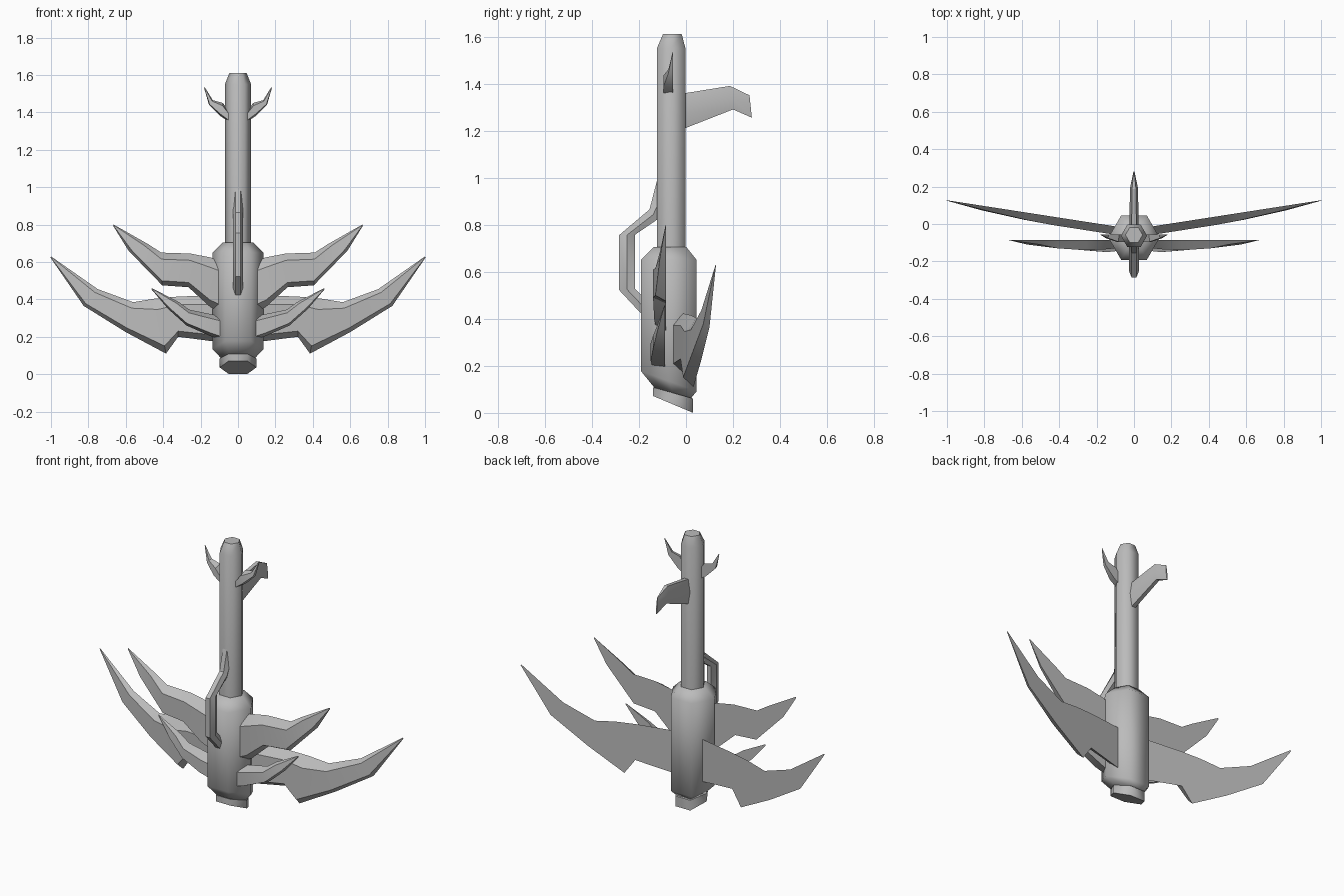
import bpy, bmesh, math
from mathutils import Vector

if "Cube" in bpy.data.objects:
    bpy.data.objects.remove(bpy.data.objects["Cube"])

metal = bpy.data.materials.new("grey_metal")
metal.diffuse_color = (0.5, 0.5, 0.5, 1)
metal.use_nodes = True
metal.node_tree.nodes["Principled BSDF"].inputs["Base Color"].default_value = metal.diffuse_color


def finish(name, bm, angle, mirror=False):
    bmesh.ops.recalc_face_normals(bm, faces=bm.faces)
    me = bpy.data.meshes.new(name)
    bm.to_mesh(me)
    bm.free()
    me.materials.append(metal)
    ob = bpy.data.objects.new(name, me)
    bpy.context.collection.objects.link(ob)
    if mirror:
        ob.modifiers.new("mirror", 'MIRROR')
    bpy.ops.object.select_all(action='DESELECT')
    ob.select_set(True)
    bpy.context.view_layer.objects.active = ob
    bpy.ops.object.shade_smooth_by_angle(angle=math.radians(angle))
    return ob


def loft(name, rings, angle, mirror=False):
    """Skin a list of closed rings and cap both ends."""
    bm = bmesh.new()
    vs = [[bm.verts.new(p) for p in r] for r in rings]
    n = len(vs[0])
    for a, b in zip(vs, vs[1:]):
        for i in range(n):
            j = (i + 1) % n
            bm.faces.new((a[i], a[j], b[j], b[i]))
    bm.faces.new(vs[0])
    bm.faces.new(vs[-1])
    bmesh.ops.remove_doubles(bm, verts=bm.verts, dist=0.0005)
    return finish(name, bm, angle, mirror)


def hex_column(name, rings):
    """Rings are (z, y centre, radius, slope of z along y)."""
    out = []
    for z, yc, r, slope in rings:
        ring = []
        for i in range(6):
            a = math.tau * i / 6
            s = r * math.sin(a)
            ring.append((r * math.cos(a), yc + s, z + slope * s))
        out.append(ring)
    loft(name, out, 62)


def hex_bar(name, stations):
    """Stations are (outer yz, inner yz, half width)."""
    out = []
    for o, i, w in stations:
        m = ((o[0] + i[0]) / 2, (o[1] + i[1]) / 2)
        out.append([(w / 2, *o), (w, *m), (w / 2, *i),
                    (-w / 2, *i), (-w, *m), (-w / 2, *o)])
    loft(name, out, 30)


def blade(name, stations, tip, y0, sweep=0.0):
    """Mirrored pair: flat back, bevelled front. Stations: (upper xz, lower xz, depth)."""
    out = []
    for u, l, d in stations:
        u, l = Vector(u), Vector(l)
        pts = [(u, 0), (u.lerp(l, 0.2), d), (u.lerp(l, 0.86), d), (l, 0)]
        out.append([(p.x, y0 + sweep * p.x - dd, p.y) for p, dd in pts])
    # collapse the end to a point
    out.append([(tip[0] + 0.001 * k, y0 + sweep * tip[0] - 0.002 * (k in (1, 2)),
                 tip[1] - 0.002 * k) for k in range(4)])
    loft(name, out, 30, True)


# Central columns
hex_column("shaft", [(0.60, -0.063, 0.07, 0), (1.55, -0.063, 0.07, 0),
                     (1.61, -0.058, 0.046, 0)])
hex_column("body", [(0.705, -0.068, 0.08, 0), (0.65, -0.073, 0.137, 0),
                    (0.135, -0.073, 0.137, -0.36), (0.085, -0.056, 0.09, -0.28)])
hex_column("bottom_cap", [(0.085, -0.055, 0.098, -0.28),
                          (0.036, -0.055, 0.098, -0.42)])

# Front handle and rear hook
hex_bar("handle", [((-0.115, 1.02), (-0.10, 0.80), 0.027),
                   ((-0.155, 0.865), (-0.125, 0.82), 0.027),
                   ((-0.285, 0.755), (-0.217, 0.757), 0.027),
                   ((-0.285, 0.523), (-0.217, 0.527), 0.027),
                   ((-0.17, 0.40), (-0.17, 0.48), 0.027)])
hex_bar("rear_hook", [((-0.03, 1.355), (-0.03, 1.20), 0.026),
                      ((0.187, 1.39), (0.20, 1.29), 0.021),
                      ((0.27, 1.35), (0.28, 1.255), 0.004)])

# Blade pairs
blade("large_rear_blades", [((0.05, 0.425), (0.05, 0.165), 0.045),
                            ((0.32, 0.415), (0.32, 0.20), 0.045),
                            ((0.44, 0.405), (0.385, 0.11), 0.045),
                            ((0.56, 0.385), (0.60, 0.225), 0.04),
                            ((0.75, 0.455), (0.825, 0.365), 0.025)],
      (1.0, 0.63), -0.028, 0.155)
blade("upper_blades", [((0.05, 0.59), (0.05, 0.31), 0.04),
                       ((0.15, 0.625), (0.15, 0.36), 0.05),
                       ((0.255, 0.645), (0.265, 0.465), 0.055),
                       ((0.41, 0.65), (0.405, 0.475), 0.045),
                       ((0.48, 0.695), (0.585, 0.66), 0.025)],
      (0.665, 0.80), -0.085)
blade("small_front_blades", [((0.05, 0.30), (0.05, 0.17), 0.05),
                             ((0.14, 0.32), (0.15, 0.205), 0.06),
                             ((0.26, 0.345), (0.275, 0.26), 0.05),
                             ((0.315, 0.385), (0.375, 0.35), 0.03)],
      (0.46, 0.46), -0.09)
blade("shaft_horns", [((0.04, 1.39), (0.04, 1.345), 0.04),
                      ((0.08, 1.45), (0.095, 1.38), 0.04),
                      ((0.135, 1.465), (0.155, 1.44), 0.02)],
      (0.178, 1.535), -0.055)
